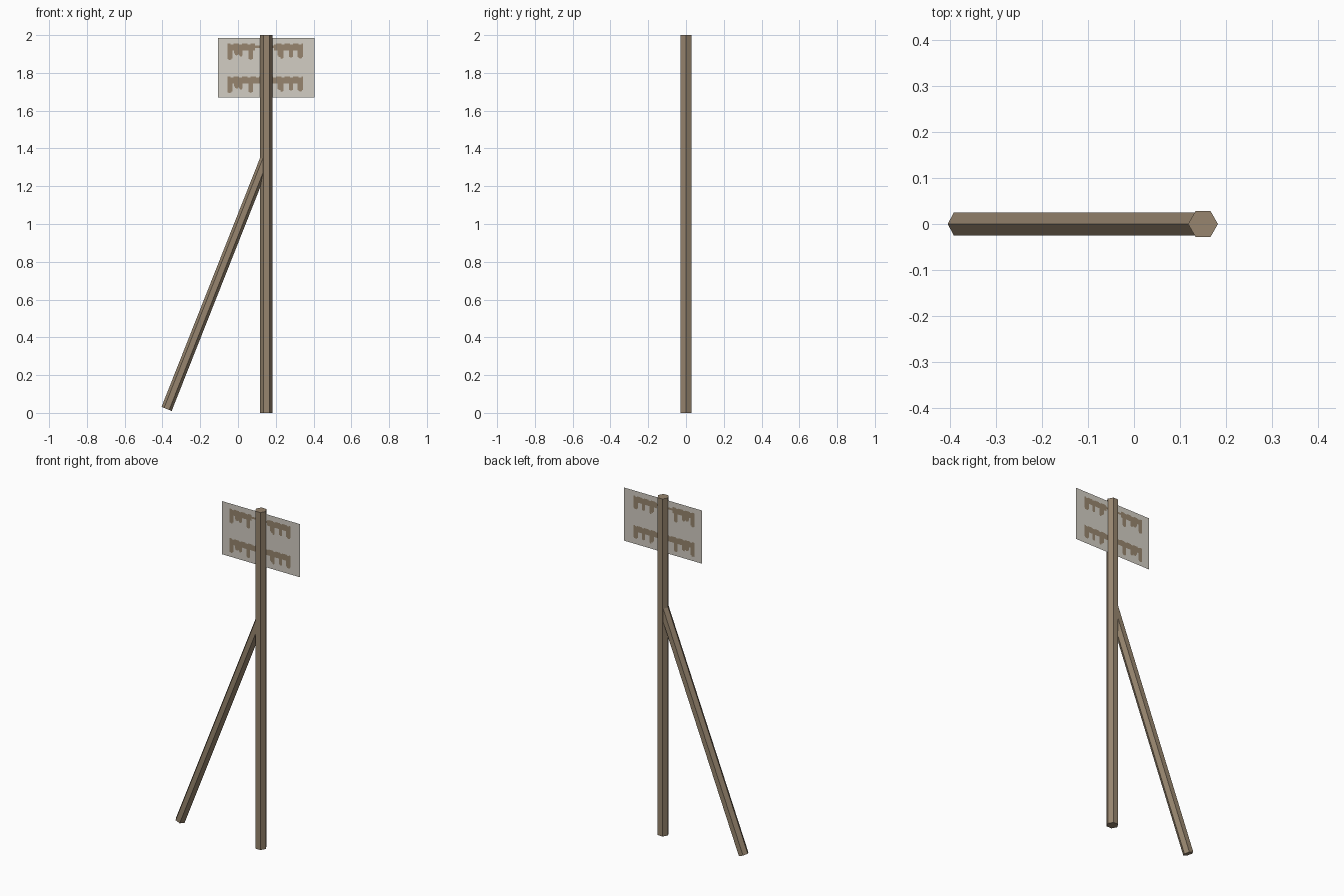
import bpy, math
from mathutils import Vector

if "Cube" in bpy.data.objects:
    bpy.data.objects.remove(bpy.data.objects["Cube"])


def material(name, rgb):
    m = bpy.data.materials.new(name)
    m.diffuse_color = (*rgb, 1)
    m.use_nodes = True
    m.node_tree.nodes["Principled BSDF"].inputs["Base Color"].default_value = m.diffuse_color
    return m


wood = material("weathered wood brown", (0.31, 0.235, 0.158))
panel = material("pale grey beige", (0.65, 0.615, 0.55))


def add_object(name, verts, faces, mats):
    me = bpy.data.meshes.new(name)
    me.from_pydata(verts, [], faces)
    for m in mats:
        me.materials.append(m)
    ob = bpy.data.objects.new(name, me)
    bpy.context.collection.objects.link(ob)
    return ob


def hex_pole(name, start, end, radius):
    """Six-sided pole in the y = 0 plane, with corners pointing along x."""
    start, end = Vector(start), Vector(end)
    d = (end - start).normalized()
    side = Vector((d.z, 0, -d.x))
    verts = []
    for p in (start, end):
        for i in range(6):
            a = i * math.pi / 3
            verts.append(p + side * radius * math.cos(a) + Vector((0, radius * math.sin(a), 0)))
    faces = [(i, (i + 1) % 6, (i + 1) % 6 + 6, i + 6) for i in range(6)]
    faces += [tuple(range(5, -1, -1)), tuple(range(6, 12))]
    return add_object(name, verts, faces, [wood])


# Upright post and the leaning brace
hex_pole("post", (0.15, 0, 0), (0.15, 0, 2), 0.0325)
hex_pole("brace", (-0.378, 0, 0.021), (0.15, 0, 1.355), 0.029)

# Thin sign board with two rows of dripping weathered marks, cut as columns
X0, X1, Z0, Z1 = -0.105, 0.405, 1.67, 1.985
COLS = 102
# drips: centre x, half width, length below the bar
DRIPS = [(-0.044, 0.013, 0.05), (-0.006, 0.012, 0.026), (0.015, 0.010, 0.032),
         (0.067, 0.013, 0.05), (0.222, 0.011, 0.035), (0.232, 0.008, 0.045),
         (0.280, 0.012, 0.038), (0.330, 0.014, 0.042)]


def mark(x, top, bar, k):
    """Bottom and top of a mark at column x."""
    if not -0.055 < x < 0.345:
        return None
    if 0.09 < x < 0.19 and k == 1:
        return top - 0.022, top - 0.010
    low = top - bar
    for c, w, length in DRIPS:
        t = abs(x - c) / w
        if t < 1:
            low = min(low, top - bar - length + 0.014 * (1 - math.sqrt(1 - t * t)))
    return low, top - 0.004 * (math.sin(x * 140) > 0.5)


verts, faces, slots = [], [], []


def quad(xa, xb, za, zb, slot):
    n = len(verts)
    verts.extend([(xa, 0, za), (xb, 0, za), (xb, 0, zb), (xa, 0, zb)])
    faces.append((n, n + 1, n + 2, n + 3))
    slots.append(slot)


step = (X1 - X0) / COLS
for i in range(COLS):
    xa, xb = X0 + i * step, X0 + (i + 1) * step
    z = Z0
    for k, top in enumerate((1.780, 1.955)):
        m = mark((xa + xb) / 2, top, 0.036, k)
        if m:
            quad(xa, xb, z, m[0], 0)
            quad(xa, xb, m[0], m[1], 1)
            z = m[1]
    quad(xa, xb, z, Z1, 0)

board = add_object("sign_board", verts, faces, [panel, wood])
for p, s in zip(board.data.polygons, slots):
    p.material_index = s
